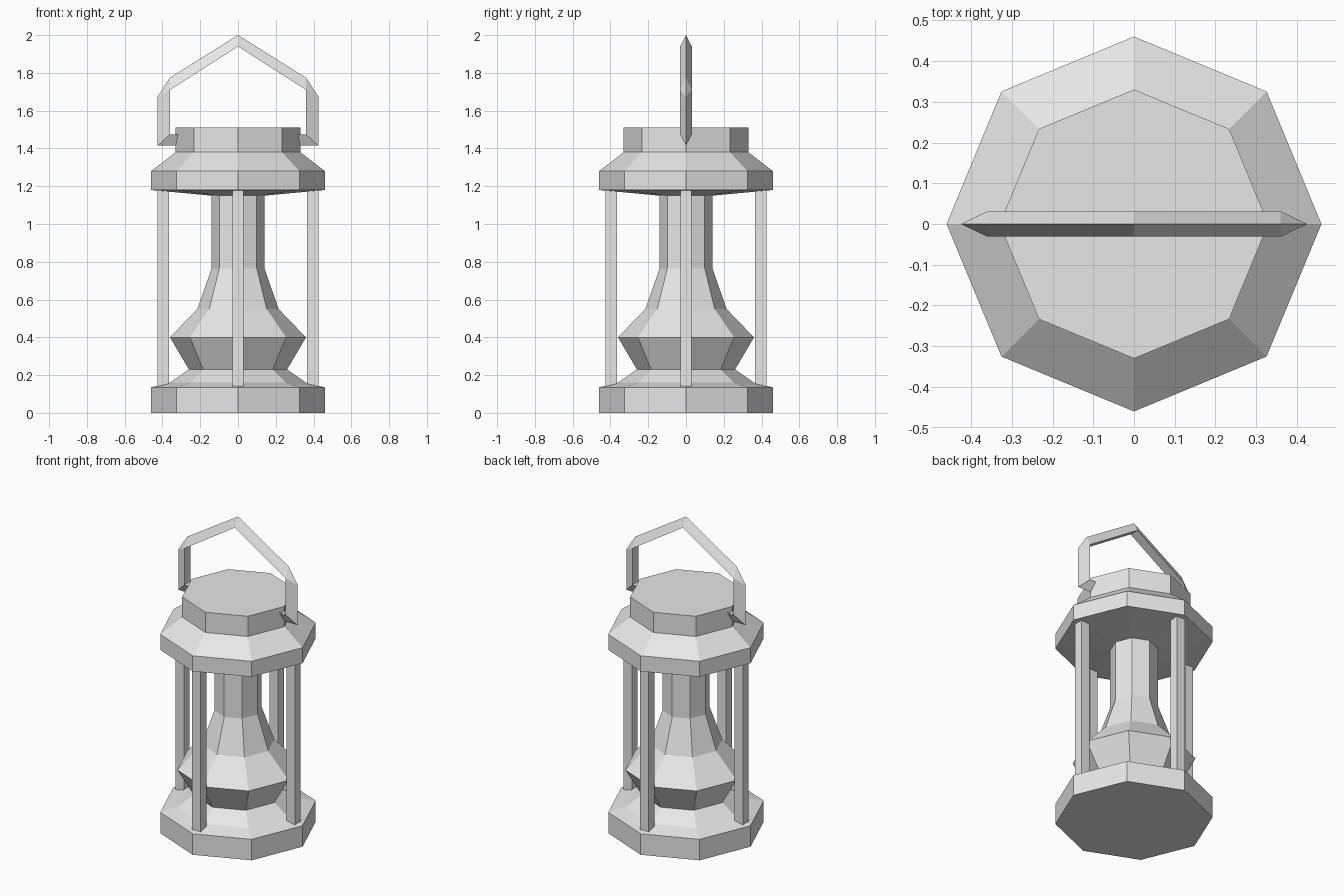
import bpy, bmesh, math

cube = bpy.data.objects.get("Cube")
if cube:
    bpy.data.objects.remove(cube, do_unlink=True)

# Single plain metal colour
GREY = (0.8, 0.8, 0.8, 1.0)
metal = bpy.data.materials.new("light_grey")
metal.use_nodes = True
metal.diffuse_color = GREY
metal.node_tree.nodes["Principled BSDF"].inputs["Base Color"].default_value = GREY

SIDES = 8


def finish(bm, name):
    bmesh.ops.remove_doubles(bm, verts=bm.verts, dist=0.0005)
    bmesh.ops.recalc_face_normals(bm, faces=bm.faces)
    mesh = bpy.data.meshes.new(name)
    bm.to_mesh(mesh)
    bm.free()
    mesh.materials.append(metal)
    obj = bpy.data.objects.new(name, mesh)
    bpy.context.collection.objects.link(obj)
    return obj


def turned(name, profile):
    """Eight-sided solid from (radius, height) pairs, with flat end caps."""
    bm = bmesh.new()
    rings = []
    for r, z in profile:
        angles = [math.tau * i / SIDES for i in range(SIDES)]
        rings.append([bm.verts.new((r * math.cos(a), r * math.sin(a), z)) for a in angles])
    for low, high in zip(rings, rings[1:]):
        for i in range(SIDES):
            j = (i + 1) % SIDES
            bm.faces.new((low[i], low[j], high[j], high[i]))
    bm.faces.new(rings[0])
    bm.faces.new(rings[-1])
    return finish(bm, name)


# Base plate, glass chimney with its collar, and lid
turned("base", [(0.46, 0), (0.46, 0.135), (0.36, 0.16)])
turned("chimney", [(0.36, 0.16), (0.26, 0.23), (0.36, 0.4), (0.215, 0.55),
                   (0.14, 0.765), (0.14, 1.17)])
turned("lid", [(0.14, 1.15), (0.46, 1.18), (0.46, 1.28), (0.33, 1.38), (0.33, 1.51)])

# Four square posts
for name, x, y in (("left", 1, 0), ("right", -1, 0), ("back", 0, 1), ("front", 0, -1)):
    bm = bmesh.new()
    bmesh.ops.create_cube(bm, size=1)
    bmesh.ops.scale(bm, verts=bm.verts, vec=(0.06, 0.06, 1.06))
    bmesh.ops.translate(bm, verts=bm.verts, vec=(0.395 * x, 0.395 * y, 0.665))
    finish(bm, name + "_post")

# Handle: triangular bar with its ridge outside and its flat face inside
half = [((0.3, 1.415), (0.3, 1.475)), ((0.425, 1.415), (0.36, 1.475)),
        ((0.425, 1.675), (0.36, 1.71)), ((0.36, 1.775), (0.36, 1.71))]
peak = [((0, 2.0), (0, 1.94))]
mirrored = [((-o[0], o[1]), (-i[0], i[1])) for o, i in reversed(half)]
bm = bmesh.new()
sections = []
for outer, inner in half + peak + mirrored:
    sections.append([bm.verts.new((outer[0], 0, outer[1])),
                     bm.verts.new((inner[0], 0.031, inner[1])),
                     bm.verts.new((inner[0], -0.031, inner[1]))])
for a, b in zip(sections, sections[1:]):
    same_inner = (a[1].co - b[1].co).length < 0.001
    for i in range(3):
        j = (i + 1) % 3
        if same_inner:
            # Corner chamfer: one triangle on each side
            if i == 0:
                bm.faces.new((a[0], a[1], b[0]))
            elif j == 0:
                bm.faces.new((a[2], a[0], b[0]))
        else:
            bm.faces.new((a[i], a[j], b[j], b[i]))
bm.faces.new(sections[0])
bm.faces.new(sections[-1])
finish(bm, "handle")
